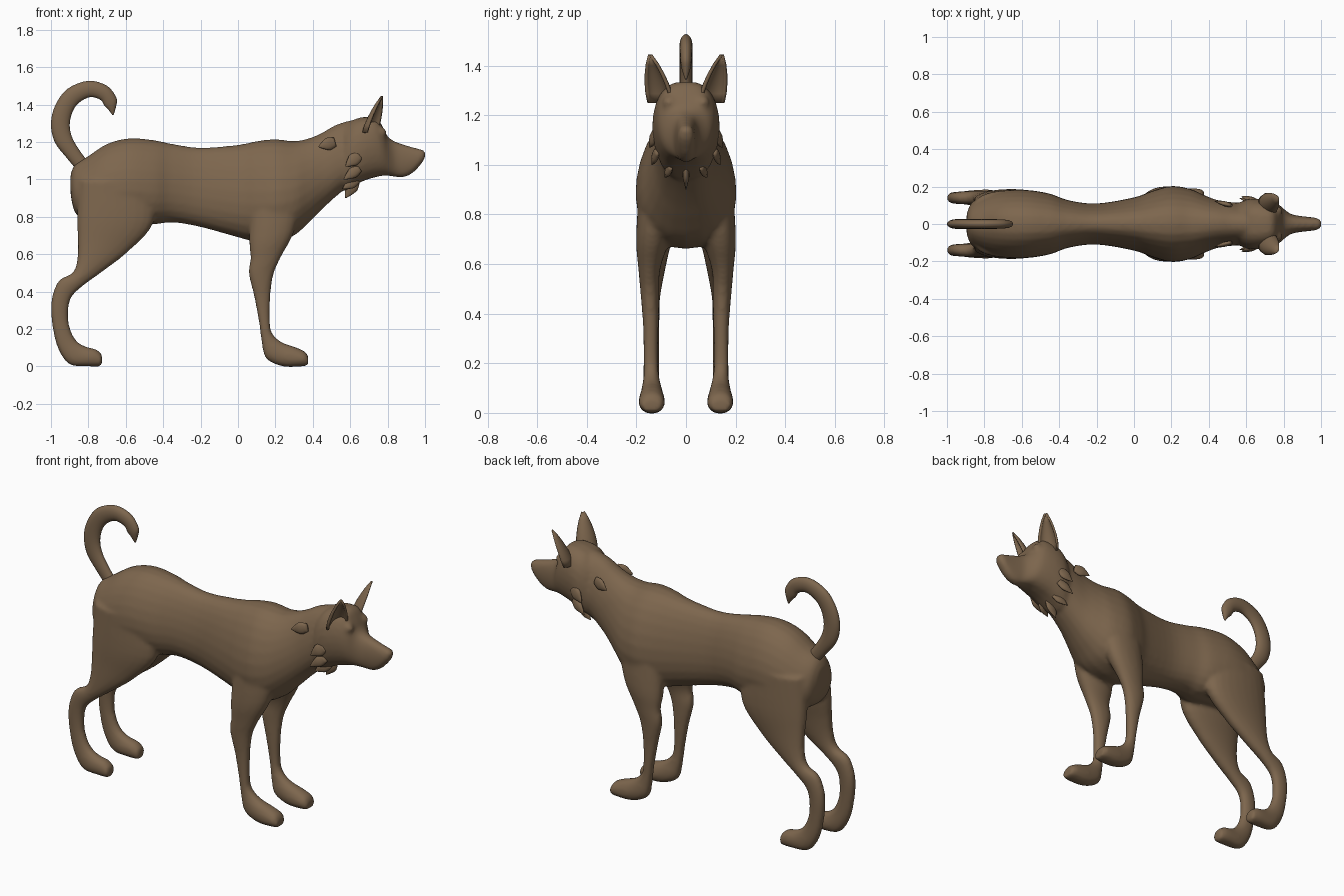
import bpy
import bmesh
from math import cos, sin, pi, radians
from mathutils import Vector

cube = bpy.data.objects.get("Cube")
if cube:
    bpy.data.objects.remove(cube, do_unlink=True)

# One brown coat colour for everything
coat = bpy.data.materials.new("brown_coat")
coat.use_nodes = True
coat.diffuse_color = (0.205, 0.133, 0.075, 1)
coat.node_tree.nodes["Principled BSDF"].inputs["Base Color"].default_value = coat.diffuse_color


def finish(bm, name):
    """Turn a bmesh into a smooth, coloured object."""
    bmesh.ops.recalc_face_normals(bm, faces=bm.faces[:])
    mesh = bpy.data.meshes.new(name)
    bm.to_mesh(mesh)
    bm.free()
    mesh.materials.append(coat)
    for polygon in mesh.polygons:
        polygon.use_smooth = True
    obj = bpy.data.objects.new(name, mesh)
    bpy.context.collection.objects.link(obj)
    return obj


def catmull(a, b, c, d, t):
    """Smooth in-between value of two neighbouring sections."""
    return [q + 0.5 * t * (r - p + t * (2 * p - 5 * q + 4 * r - s + t * (3 * (q - r) + s - p)))
            for p, q, r, s in zip(a, b, c, d)]


def loft(bm, sections, side=1, pear=0.0, fullness=1.0, steps=4, sides=24):
    """Closed tube; each section is (edge x, edge z, other x, other z, centre y, half width)."""
    last = len(sections) - 1
    dense = []
    for i in range(last):
        neighbours = [sections[min(max(i + k, 0), last)] for k in (-1, 0, 1, 2)]
        dense += [catmull(*neighbours, step / steps) for step in range(steps)]
    dense.append(sections[last])
    rings = []
    for xa, za, xb, zb, y, half in dense:
        ring = []
        for k in range(sides):
            c, s = cos(2 * pi * k / sides), sin(2 * pi * k / sides)
            width = abs(s) ** fullness * (1 if s > 0 else -1) * (1 - pear * c)
            ring.append(bm.verts.new(((xa + xb + c * (xa - xb)) / 2,
                                      side * (y + half * width),
                                      (za + zb + c * (za - zb)) / 2)))
        rings.append(ring)
    for low, high in zip(rings, rings[1:]):
        for k in range(sides):
            n = (k + 1) % sides
            bm.faces.new((low[k], low[n], high[n], high[k]))
    bm.faces.new(rings[0])
    bm.faces.new(rings[-1])


# Torso and neck: x, top, bottom, half width
torso = [
    (-.895, 1.03, .92, .05), (-.87, 1.08, .82, .11), (-.8, 1.125, .78, .15),
    (-.7, 1.19, .77, .175), (-.58, 1.22, .77, .18), (-.45, 1.21, .76, .16),
    (-.35, 1.19, .77, .125), (-.2, 1.17, .745, .108), (0, 1.185, .69, .14),
    (.1, 1.205, .665, .175), (.2, 1.215, .665, .2), (.3, 1.205, .7, .185),
    (.38, 1.22, .77, .15), (.45, 1.25, .84, .125), (.52, 1.29, .905, .115),
    (.6, 1.315, .97, .11), (.68, 1.32, 1.03, .1),
]

# Head from ruff to nose: crown edge, jaw edge, half width
head = [
    (.575, 1.285, .575, .94, .12), (.62, 1.32, .62, .965, .135),
    (.68, 1.335, .68, .995, .133), (.74, 1.33, .75, 1.015, .118),
    (.775, 1.28, .785, 1.02, .1), (.8, 1.23, .815, 1.018, .075),
    (.835, 1.205, .85, 1.012, .052), (.89, 1.185, .89, 1.012, .043),
    (.95, 1.168, .935, 1.035, .037), (.988, 1.157, .978, 1.08, .031),
    (1.003, 1.143, 1.0, 1.115, .018),
]

# Hind leg from haunch to toes: front edge, rear edge, centre y, half width
hind_leg = [
    (-.45, .97, -.85, 1.0, .1, .08), (-.45, .77, -.86, .8, .112, .075),
    (-.58, .62, -.857, .68, .125, .056), (-.72, .51, -.86, .57, .135, .043),
    (-.83, .43, -.885, .5, .14, .036), (-.89, .37, -.96, .457, .14, .034),
    (-.907, .3, -1.0, .34, .14, .032), (-.902, .22, -.99, .2, .14, .031),
    (-.87, .145, -.96, .09, .14, .034), (-.82, .108, -.9, .01, .14, .041),
    (-.76, .092, -.8, 0, .14, .045), (-.727, .065, -.727, 0, .14, .036),
]

# Foreleg from shoulder to toes, same layout
fore_leg = [
    (.35, .92, .07, .92, .11, .08), (.3, .72, .06, .68, .135, .066),
    (.227, .58, .067, .58, .148, .044), (.187, .48, .057, .5, .146, .038),
    (.172, .35, .087, .37, .142, .032), (.172, .22, .113, .23, .142, .029),
    (.19, .167, .128, .12, .14, .032), (.24, .127, .152, .04, .138, .043),
    (.31, .102, .24, 0, .138, .052), (.36, .078, .34, 0, .138, .051),
    (.376, .05, .374, .005, .138, .038),
]

body = bmesh.new()
loft(body, [(x, top, x, low, 0, half) for x, top, low, half in torso], pear=.18, fullness=.85)
loft(body, [(a, b, c, d, 0, half) for a, b, c, d, half in head], fullness=.7)
for side in (-1, 1):
    loft(body, hind_leg, side, fullness=.85)
    loft(body, fore_leg, side, fullness=.85)
    # Brow ridge over each eye
    brow = bmesh.ops.create_uvsphere(body, u_segments=16, v_segments=10, radius=.03)["verts"]
    bmesh.ops.translate(body, verts=brow, vec=(.765, side * .066, 1.25))

# Blend the parts into one skin
body_object = finish(body, "body")
remesh = body_object.modifiers.new("blend", "REMESH")
remesh.mode = "VOXEL"
remesh.voxel_size = .011
remesh.use_smooth_shade = True
relax = body_object.modifiers.new("relax", "SMOOTH")
relax.factor = .5
relax.iterations = 6

# Curled tail: outer edge, inner edge, half width
tail_path = [
    (-.87, 1.06, -.79, 1.08, .024), (-.92, 1.12, -.84, 1.145, .025),
    (-.98, 1.2, -.885, 1.22, .026), (-1.0, 1.3, -.9, 1.29, .026),
    (-.975, 1.4, -.885, 1.36, .026), (-.91, 1.485, -.85, 1.41, .026),
    (-.8, 1.527, -.79, 1.44, .026), (-.7, 1.5, -.735, 1.425, .025),
    (-.65, 1.435, -.715, 1.395, .022), (-.652, 1.39, -.695, 1.375, .016),
    (-.665, 1.345, -.672, 1.345, .004),
]
tail = bmesh.new()
loft(tail, [(a, b, c, d, 0, half) for a, b, c, d, half in tail_path], sides=16)
finish(tail, "tail")

# Cupped upright ears, open forward and outward
for side, name in ((-1, "near_ear"), (1, "far_ear")):
    ear = bmesh.new()
    base, tip = Vector((.715, .103, 1.25)), Vector((.772, .145, 1.442))
    back, across = Vector((-.85, -.5, 0)), Vector((-.5, .85, 0))
    rows = []
    for level, radius in enumerate((.054, .054, .048, .038, .024, .004)):
        centre = base.lerp(tip, level / 5)
        row = []
        for k in range(13):
            angle = radians(-95 + 190 * k / 12)
            point = centre + radius * (across * sin(angle) + back * .8 * cos(angle))
            row.append(ear.verts.new((point.x, side * point.y, point.z)))
        rows.append(row)
    for low, high in zip(rows, rows[1:]):
        for k in range(12):
            ear.faces.new((low[k], low[k + 1], high[k + 1], high[k]))
    ear_object = finish(ear, name)
    shell = ear_object.modifiers.new("thickness", "SOLIDIFY")
    shell.thickness = .012
    shell.offset = 0


def tuft(bm, root, tip, size, side):
    """Pointed lock of fur lying along the coat; points are (x, y, z)."""
    root, tip = Vector(root), Vector(tip)
    along = (tip - root).normalized()
    locks = []
    for t, scale in ((0, .7), (.4, 1), (.75, .55), (1, .05)):
        p = root.lerp(tip, t)
        dx, dz = -along.z * size * scale, along.x * size * scale
        locks.append((p.x + dx, p.z + dz, p.x - dx, p.z - dz, p.y, .014 * scale))
    loft(bm, locks, side, steps=3, sides=12)


# Fur tufts on neck, cheeks and throat
tufts = bmesh.new()
for side in (-1, 1):
    tuft(tufts, (.52, .1, 1.2), (.43, .122, 1.175), .035, side)
    tuft(tufts, (.65, .125, 1.13), (.575, .147, 1.07), .035, side)
    tuft(tufts, (.65, .115, 1.06), (.565, .138, 1.0), .03, side)
    tuft(tufts, (.64, .06, 1.0), (.56, .085, .95), .03, side)
tuft(tufts, (.63, 0, 1.0), (.575, 0, .9), .035, 1)
finish(tufts, "fur_tufts")
